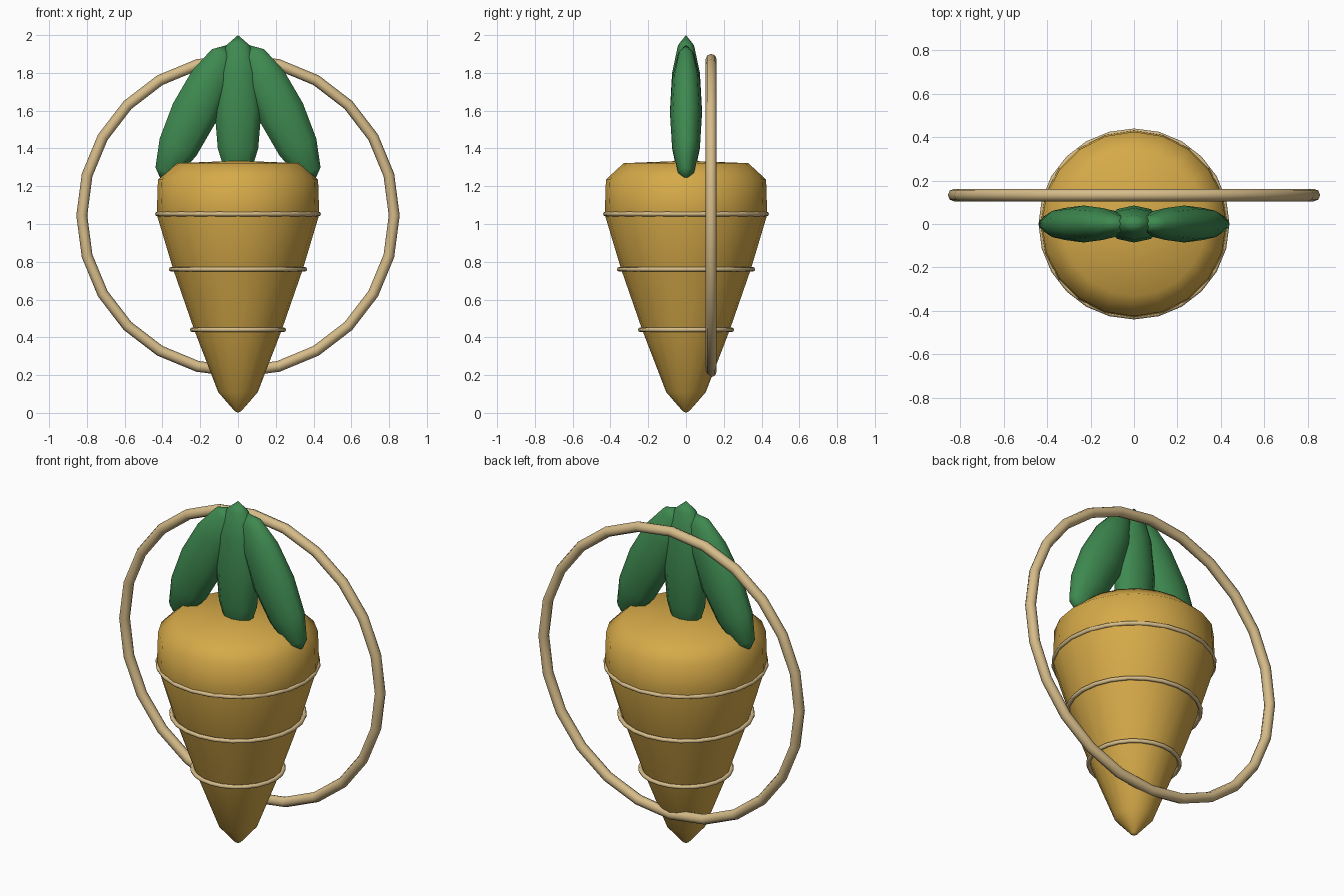
import bpy, bmesh, math
from mathutils import Matrix

if "Cube" in bpy.data.objects:
    bpy.data.objects.remove(bpy.data.objects["Cube"])


def material(name, rgb):
    m = bpy.data.materials.new(name)
    m.diffuse_color = (*rgb, 1)
    m.use_nodes = True
    m.node_tree.nodes["Principled BSDF"].inputs["Base Color"].default_value = m.diffuse_color
    return m


ORANGE = material("golden orange", (0.67, 0.40, 0.066))
GREEN = material("leaf green", (0.048, 0.25, 0.08))
TAN = material("pale tan", (0.67, 0.50, 0.25))


def finish(ob, name, mat, angle=50):
    ob.name = name
    ob.data.materials.append(mat)
    bpy.ops.object.select_all(action='DESELECT')
    ob.select_set(True)
    bpy.context.view_layer.objects.active = ob
    bpy.ops.object.shade_smooth_by_angle(angle=math.radians(angle))


def torus(name, loc, major, minor, segs, rot=(0, 0, 0)):
    bpy.ops.mesh.primitive_torus_add(location=loc, rotation=rot, major_radius=major,
                                     minor_radius=minor, major_segments=segs,
                                     minor_segments=8)
    finish(bpy.context.object, name, TAN, 60)


def lathe(name, profile, segs, mat):
    bm = bmesh.new()
    verts = [bm.verts.new((r, 0, z)) for r, z in profile]
    edges = [bm.edges.new(p) for p in zip(verts, verts[1:])]
    bmesh.ops.spin(bm, geom=verts + edges, cent=(0, 0, 0), axis=(0, 0, 1),
                   angle=2 * math.pi, steps=segs, use_duplicate=False)
    bmesh.ops.remove_doubles(bm, verts=bm.verts[:], dist=0.0005)
    bmesh.ops.recalc_face_normals(bm, faces=bm.faces[:])
    me = bpy.data.meshes.new(name)
    bm.to_mesh(me)
    bm.free()
    ob = bpy.data.objects.new(name, me)
    bpy.context.collection.objects.link(ob)
    finish(ob, name, mat)


def leaf(name, x, z, tilt):
    bpy.ops.mesh.primitive_uv_sphere_add(segments=10, ring_count=6, radius=1)
    ob = bpy.context.object
    ob.data.transform(Matrix.Translation((x, 0, z)) @ Matrix.Rotation(tilt, 4, 'Y')
                      @ Matrix.Diagonal((0.13, 0.085, 0.4, 1)))
    finish(ob, name, GREEN, 60)


# Tapered root with rounded shoulder
lathe("root_body", [(0, 0), (0.018, 0.01), (0.105, 0.11), (0.232, 0.44), (0.343, 0.76),
                    (0.43, 1.05), (0.424, 1.235), (0.33, 1.322), (0, 1.335)], 20, ORANGE)

# Thin bands around the root
for i, (r, z) in enumerate([(0.242, 0.44), (0.354, 0.76), (0.427, 1.053)]):
    torus(f"root_band_{i + 1}", (0, 0, z), r, 0.012, 24)

# Leaves fanning out from the tip
leaf("leaf_middle", 0, 1.6, 0)
for side, s in (("left", -1), ("right", 1)):
    leaf(f"leaf_{side}", s * 0.232, 1.586, -s * math.radians(25.5))

# Large hoop behind
torus("back_hoop", (0, 0.133, 1.045), 0.827, 0.029, 24, (math.pi / 2, 0, 0))
